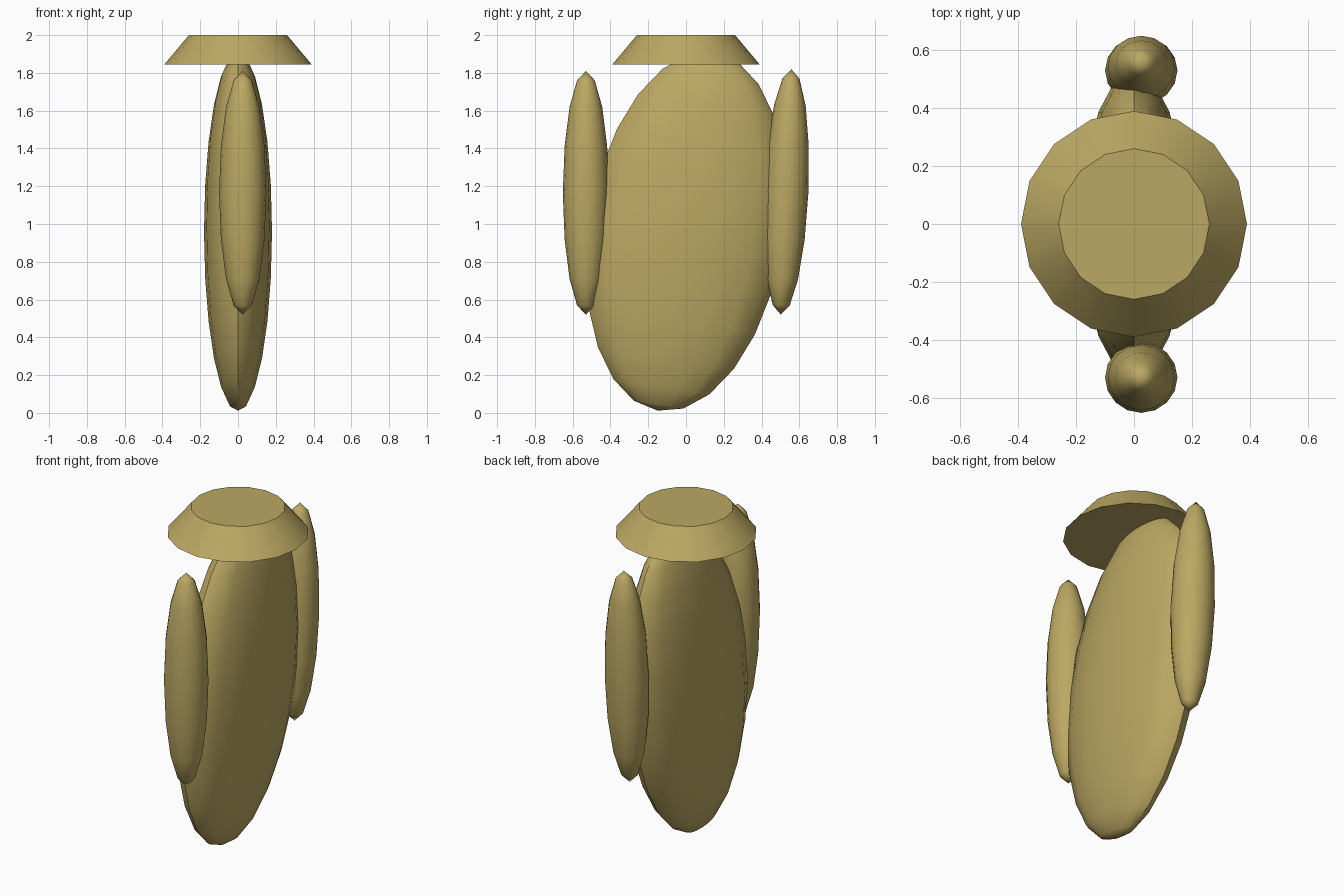
import bpy
from math import radians

cube = bpy.data.objects.get("Cube")
if cube:
    bpy.data.objects.remove(cube, do_unlink=True)

khaki = bpy.data.materials.new("khaki")
khaki.use_nodes = True
colour = (0.5, 0.39, 0.125, 1)
khaki.diffuse_color = colour
khaki.node_tree.nodes["Principled BSDF"].inputs["Base Color"].default_value = colour


def finish(name):
    """Name the active object, colour it and smooth its gentle edges."""
    obj = bpy.context.object
    obj.name = name
    obj.data.materials.append(khaki)
    bpy.ops.object.transform_apply(location=False, rotation=True, scale=True)
    bpy.ops.object.shade_smooth_by_angle(angle=radians(35))
    return obj


def ellipsoid(name, centre, radii, tilt, segments, rings):
    """Stretched sphere whose top leans towards the back by tilt degrees."""
    bpy.ops.mesh.primitive_uv_sphere_add(
        segments=segments, ring_count=rings, radius=1, location=centre,
        rotation=(radians(-tilt), 0, 0))
    bpy.context.object.scale = radii
    return finish(name)


# Flat, leaning body
ellipsoid("body", (0, 0, 0.96), (0.18, 0.515, 0.96), 9, 16, 12)

# Slim pods on the front and back edges of the body
ellipsoid("front_pod", (0.025, -0.53, 1.165), (0.125, 0.122, 0.645), 0, 16, 8)
ellipsoid("back_pod", (0.025, 0.53, 1.17), (0.125, 0.118, 0.65), 2.5, 16, 8)

# Bevelled cap closing the top
bpy.ops.mesh.primitive_cone_add(
    vertices=16, radius1=0.39, radius2=0.26, depth=0.155, location=(0, 0, 1.9225))
finish("cap")
